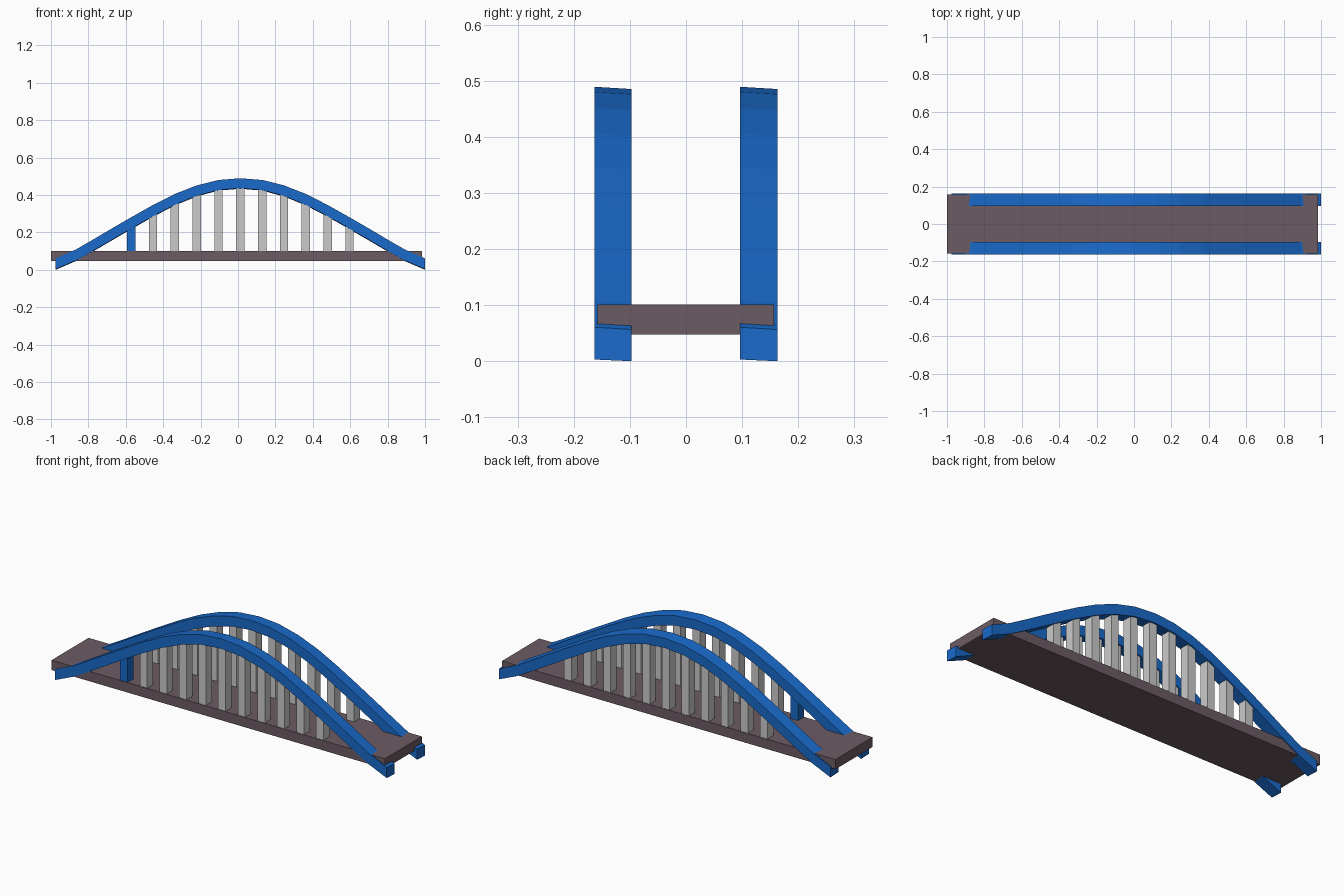
import bpy, bmesh, math

if "Cube" in bpy.data.objects:
    bpy.data.objects.remove(bpy.data.objects["Cube"])

CX = 0.0125      # arch centre in x
STEP = 0.1167    # hanger spacing


def material(name, rgb):
    m = bpy.data.materials.new(name)
    m.diffuse_color = (*rgb, 1)
    m.use_nodes = True
    m.node_tree.nodes["Principled BSDF"].inputs["Base Color"].default_value = m.diffuse_color
    return m


blue = material("blue_paint", (0.01, 0.145, 0.6))
brown = material("deck_brown", (0.15, 0.105, 0.125))


def finish(name, bm, mat=None):
    bmesh.ops.recalc_face_normals(bm, faces=bm.faces)
    me = bpy.data.meshes.new(name)
    bm.to_mesh(me)
    bm.free()
    ob = bpy.data.objects.new(name, me)
    bpy.context.collection.objects.link(ob)
    if mat:
        me.materials.append(mat)
    return ob


def box(name, lo, hi, mat=None):
    bm = bmesh.new()
    bmesh.ops.create_cube(bm, size=1)
    for v in bm.verts:
        v.co = [(a + b) / 2 + c * (b - a) for a, b, c in zip(lo, hi, v.co)]
    return finish(name, bm, mat)


# underside of half the arch: distance from centre, height
half = [(0, .436), (.117, .426), (.233, .395), (.35, .347), (.467, .286),
        (.583, .22), (.7, .152), (.79, .099), (.88, .049), (.9875, .003)]
path = [(-u, z) for u, z in reversed(half[1:])] + half


def arch(name, y0, y1):
    bm = bmesh.new()
    rings = []
    for i, (u, z) in enumerate(path):
        a, b = path[max(i - 1, 0)], path[min(i + 1, len(path) - 1)]
        t = .051 * math.hypot(1, (b[1] - a[1]) / (b[0] - a[0]))
        x = u + CX
        rings.append([bm.verts.new(p) for p in (
            (x, y0, z), (x, y1, z - .003), (x, y1, z + t - .002), (x, y0, z + t + .002))])
    for r, s in zip(rings, rings[1:]):
        for k in range(4):
            n = (k + 1) % 4
            bm.faces.new((r[k], r[n], s[n], s[k]))
    bm.faces.new(rings[0])
    bm.faces.new(rings[-1])
    return finish(name, bm, blue)


# road deck
box("deck", (-1, -.158, .048), (.985, .157, .101), brown)

# arches and their vertical hangers on both sides
for side, y0, y1 in (("front", -.163, -.097), ("back", .096, .163)):
    arch(side + "_arch", y0, y1)
    yc = (y0 + y1) / 2
    for i in range(-5, 6):
        x = CX + i * STEP
        u = abs(i)
        top = half[u][1] + .018
        mat = blue if side == "front" and i == -5 else None
        box(f"{side}_hanger_{i + 6}", (x - .022, yc - .025, .07), (x + .022, yc + .025, top), mat)
